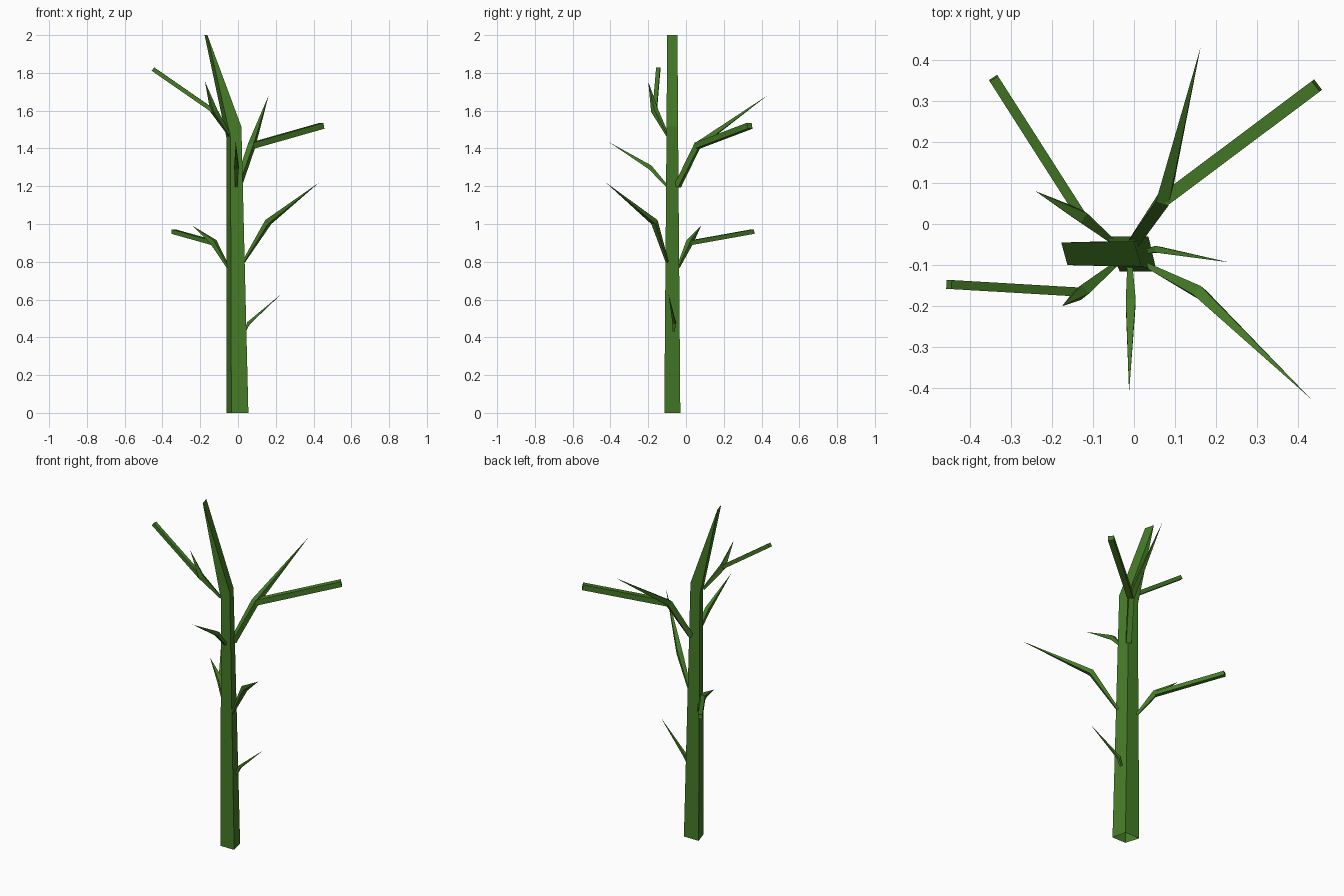
import bpy
from mathutils import Vector

if "Cube" in bpy.data.objects:
    bpy.data.objects.remove(bpy.data.objects["Cube"])

green = bpy.data.materials.new("bark_green")
green.diffuse_color = (0.06, 0.2, 0.02, 1)
green.use_nodes = True
green.node_tree.nodes["Principled BSDF"].inputs["Base Color"].default_value = green.diffuse_color


def add_mesh(name, verts, faces):
    me = bpy.data.meshes.new(name)
    me.from_pydata(verts, [], faces)
    me.materials.append(green)
    me.validate()
    ob = bpy.data.objects.new(name, me)
    bpy.context.collection.objects.link(ob)


def bridge(a, b):
    # quads between two four-sided rings starting at indices a and b
    return [(a + i, a + (i + 1) % 4, b + (i + 1) % 4, b + i) for i in range(4)]


def branch(name, points, halves):
    # square tube along points; a half width of 0 makes a pointed tip
    pts = [Vector(p) for p in points]
    verts, faces = [], []
    for i, (p, h) in enumerate(zip(pts, halves)):
        d = (pts[min(i + 1, len(pts) - 1)] - pts[max(i - 1, 0)]).normalized()
        side = d.cross(Vector((0, 0, 1))).normalized()
        up = side.cross(d)
        n = len(verts)
        if h == 0:
            verts.append(p)
            faces += [(n - 4 + k, n - 4 + (k + 1) % 4, n) for k in range(4)]
            continue
        verts += [p + side * h * a + up * h * b
                  for a, b in ((-1, -1), (1, -1), (1, 1), (-1, 1))]
        if i:
            faces += bridge(n - 4, n)
    if halves[-1] > 0:
        n = len(verts)
        faces.append((n - 4, n - 3, n - 2, n - 1))
    add_mesh(name, verts, faces)


# trunk: skewed four-sided tube, open below, leaning to a chisel edge on top
trunk = [(-0.062, -0.03, 0), (-0.035, -0.115, 0), (0.055, -0.115, 0), (0.035, -0.03, 0),
         (-0.062, -0.042, 1.46), (-0.04, -0.103, 1.46), (0.018, -0.103, 1.515), (0.0, -0.042, 1.515),
         (-0.177, -0.045, 2), (-0.162, -0.1, 2)]
add_mesh("trunk", trunk, bridge(0, 4) + [(4, 5, 9, 8), (5, 6, 9), (6, 7, 8, 9), (7, 4, 8)])

# pointed branches: start, elbow, tip
branch("low_right_branch", [(0.035, -0.066, 0.43), (0.056, -0.062, 0.475), (0.23, -0.093, 0.63)],
       (0.006, 0.008, 0))
branch("front_right_branch", [(0.03, -0.1, 0.80), (0.16, -0.167, 1.01), (0.43, -0.425, 1.22)],
       (0.006, 0.014, 0))
branch("front_branch", [(-0.01, -0.1, 1.2), (-0.008, -0.19, 1.30), (-0.012, -0.41, 1.435)],
       (0.006, 0.012, 0))
branch("back_left_branch", [(-0.052, -0.042, 0.77), (-0.13, 0.02, 0.905), (-0.24, 0.08, 0.99)],
       (0.006, 0.014, 0))
branch("back_right_branch", [(0.0, -0.045, 1.2), (0.072, 0.06, 1.415), (0.162, 0.43, 1.68)],
       (0.014, 0.016, 0))
branch("upper_left_branch", [(-0.045, -0.098, 1.47), (-0.128, -0.166, 1.60), (-0.175, -0.2, 1.755)],
       (0.006, 0.014, 0))

# blunt side branches growing from the elbows
branch("back_left_twig", [(-0.128, 0.02, 0.90), (-0.342, 0.355, 0.96)], (0.012, 0.012))
branch("back_right_twig", [(0.075, 0.06, 1.415), (0.445, 0.337, 1.52)], (0.016, 0.016))
branch("upper_left_twig", [(-0.125, -0.166, 1.595), (-0.45, -0.147, 1.82)], (0.011, 0.011))
